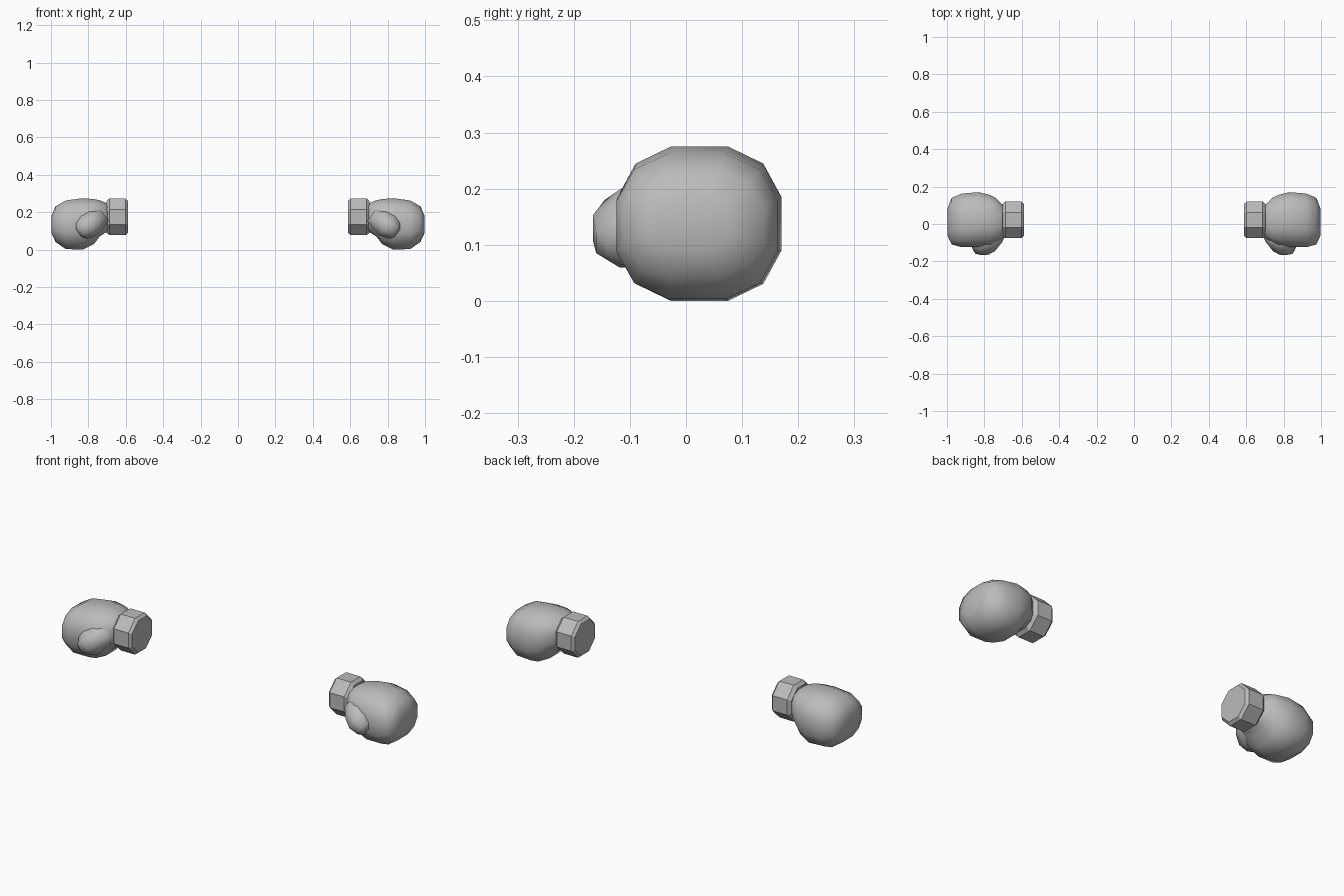
import bpy, bmesh, math
from mathutils import Vector

if "Cube" in bpy.data.objects:
    bpy.data.objects.remove(bpy.data.objects["Cube"])

grey = bpy.data.materials.new("plain grey")
grey.use_nodes = True
colour = (0.5, 0.5, 0.5, 1)
grey.diffuse_color = colour
grey.node_tree.nodes["Principled BSDF"].inputs["Base Color"].default_value = colour


def soft(value, power):
    return math.copysign(abs(value) ** power, value)


def ring(centre, u, v, sides, power=1.0):
    """Rounded ring whose outermost points reach exactly u and v."""
    step = 2 * math.pi / sides
    top = soft(math.cos(step / 2), power)
    points = []
    for i in range(sides):
        a = step * (i + 0.5)
        points.append(centre + u * soft(math.cos(a), power) / top
                      + v * soft(math.sin(a), power) / top)
    return points


def loft(name, rings, side, angle):
    """Skin the rings, cap both ends, and mirror to the chosen side."""
    bm = bmesh.new()
    loops = [[bm.verts.new((p.x * side, p.y, p.z)) for p in r] for r in rings]
    for a, b in zip(loops, loops[1:]):
        for i in range(len(a)):
            j = (i + 1) % len(a)
            bm.faces.new((a[i], a[j], b[j], b[i]))
    bm.faces.new(loops[0])
    bm.faces.new(loops[-1])
    bmesh.ops.recalc_face_normals(bm, faces=bm.faces)
    mesh = bpy.data.meshes.new(name)
    bm.to_mesh(mesh)
    bm.free()
    mesh.materials.append(grey)
    obj = bpy.data.objects.new(name, mesh)
    bpy.context.collection.objects.link(obj)
    bpy.ops.object.select_all(action='DESELECT')
    obj.select_set(True)
    bpy.context.view_layer.objects.active = obj
    bpy.ops.object.shade_smooth_by_angle(angle=math.radians(angle))


Y, Z = Vector((0, 1, 0)), Vector((0, 0, 1))

# Fist sections: x, y low, y high, z low, z high
FIST = [(0.69, -0.06, 0.09, 0.10, 0.24), (0.71, -0.08, 0.11, 0.09, 0.252),
        (0.74, -0.10, 0.14, 0.07, 0.264), (0.77, -0.115, 0.155, 0.03, 0.27),
        (0.83, -0.122, 0.17, 0.0, 0.275), (0.92, -0.124, 0.163, 0.003, 0.263),
        (0.975, -0.11, 0.14, 0.04, 0.232), (0.998, -0.06, 0.08, 0.09, 0.18)]
# Thumb sections: distance along, y centre, y radius, width radius
THUMB = [(0.0, -0.05, 0.05, 0.045), (0.05, -0.075, 0.07, 0.06),
         (0.10, -0.085, 0.081, 0.068), (0.145, -0.09, 0.07, 0.054),
         (0.168, -0.10, 0.04, 0.03)]
# Cuff profile: x, radius
CUFF = [(0.588, 0.085), (0.602, 0.098), (0.688, 0.098), (0.704, 0.083)]

along, across = Vector((0.8, 0, -0.6)), Vector((0.6, 0, 0.8))

for label, side in (("left", 1), ("right", -1)):
    fist = [ring(Vector((x, (y0 + y1) / 2, (z0 + z1) / 2)),
                 Y * (y1 - y0) / 2, Z * (z1 - z0) / 2, 12, 0.8)
            for x, y0, y1, z0, z1 in FIST]
    loft(label + "_glove_fist", fist, side, 80)

    thumb = [ring(Vector((0.718, y, 0.19)) + along * t, Y * ry, across * rw, 8)
             for t, y, ry, rw in THUMB]
    loft(label + "_glove_thumb", thumb, side, 80)

    cuff = [ring(Vector((x, 0.022, 0.175)), Y * r, Z * r, 8) for x, r in CUFF]
    loft(label + "_glove_cuff", cuff, side, 30)
